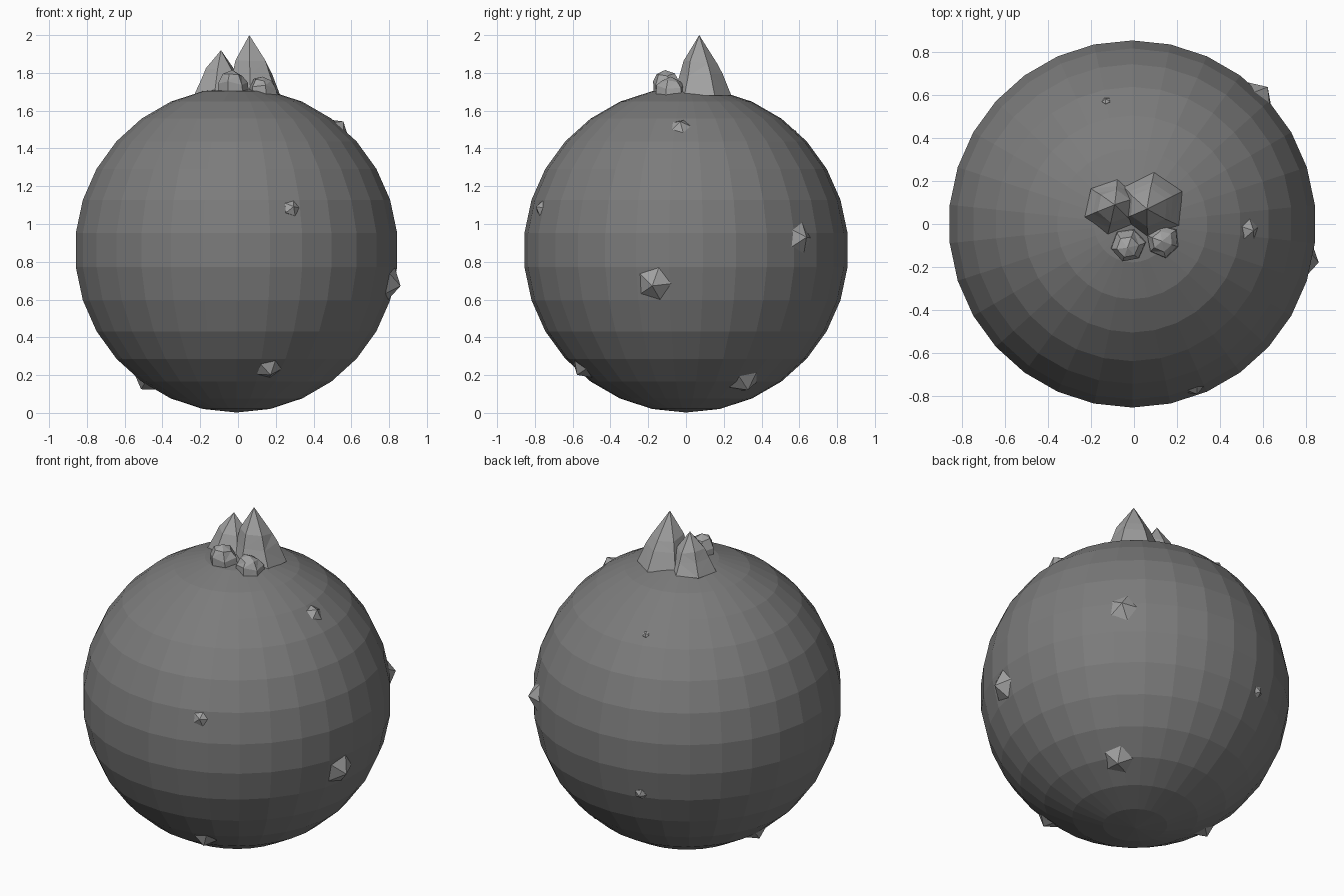
import bpy, bmesh, math, random
from mathutils import Vector

if "Cube" in bpy.data.objects:
    bpy.data.objects.remove(bpy.data.objects["Cube"])

random.seed(4)
CENTRE = Vector((-0.008, 0, 0.862))
RADIUS = 0.86


def material(name, value):
    mat = bpy.data.materials.new(name)
    mat.use_nodes = True
    colour = (value, value, value, 1)
    mat.diffuse_color = colour
    mat.node_tree.nodes["Principled BSDF"].inputs["Base Color"].default_value = colour
    return mat


DARK = material("dark grey stone", 0.2)
PALE = material("pale grey crystal", 0.36)


def add_object(name, bm, mat):
    bmesh.ops.recalc_face_normals(bm, faces=bm.faces)
    mesh = bpy.data.meshes.new(name)
    bm.to_mesh(mesh)
    bm.free()
    mesh.materials.append(mat)
    obj = bpy.data.objects.new(name, mesh)
    bpy.context.collection.objects.link(obj)
    return obj


# Round faceted body
bm = bmesh.new()
bmesh.ops.create_uvsphere(bm, u_segments=30, v_segments=15, radius=RADIUS)
bmesh.ops.translate(bm, vec=CENTRE, verts=bm.verts)
add_object("round_body", bm, DARK)


def crystal(name, base, apex, radius, profile, turn, sides=6):
    """Stack of uneven rings that narrow to a point; profile is (size, height share)."""
    base, apex = Vector(base), Vector(apex)
    wobble = [random.uniform(0.93, 1.07) for _ in range(sides)]
    bm = bmesh.new()
    rings = []
    for size, share in profile:
        mid = base.lerp(apex, share)
        ring = []
        for i in range(sides):
            a = math.radians(turn) + math.tau * i / sides
            r = radius * size * wobble[i]
            lift = random.uniform(-0.012, 0.012) if share > 0 else 0
            ring.append(bm.verts.new(mid + Vector((r * math.cos(a), r * math.sin(a), lift))))
        rings.append(ring)
    tip = bm.verts.new(apex)
    bm.faces.new(rings[0])
    for i in range(sides):
        j = (i + 1) % sides
        for low, high in zip(rings, rings[1:]):
            bm.faces.new((low[i], low[j], high[j], high[i]))
        bm.faces.new((rings[-1][i], rings[-1][j], tip))
    bmesh.ops.triangulate(bm, faces=[f for f in bm.faces if len(f.verts) == 4])
    add_object(name, bm, PALE)


# Crystal cluster on the top
SPIRE = [(1, 0), (0.74, 0.33), (0.58, 0.55)]
KNOB = [(1, 0), (0.95, 0.5), (0.62, 0.85)]
crystal("tall_crystal", (0.08, 0.085, 1.68), (0.06, 0.07, 2.0), 0.165, SPIRE, 25)
crystal("middle_crystal", (-0.1, 0.08, 1.69), (-0.09, 0.09, 1.92), 0.135, SPIRE, 20)
crystal("small_crystal_right", (-0.025, -0.095, 1.68), (-0.03, -0.11, 1.815), 0.08, KNOB, 10)
crystal("small_crystal_left", (0.135, -0.08, 1.67), (0.13, -0.08, 1.78), 0.08, KNOB, 40)


# Half-sunken pebbles: direction from the body centre and visible radius
PEBBLES = [
    ("side", (0.825, -0.17, -0.18), 0.105),
    ("back_left", (0.603, 0.61, 0.065), 0.09),
    ("low_back", (0.38, 0.31, -0.7), 0.1),
    ("low_front", (0.173, -0.554, -0.635), 0.08),
    ("front", (0.296, -0.776, 0.225), 0.045),
    ("upper_back", (-0.122, 0.577, 0.626), 0.02),
    ("back", (-0.234, 0.79, -0.25), 0.035),
    ("upper_side", (0.548, -0.03, 0.66), 0.058),
    ("low_right", (-0.48, 0.02, -0.7), 0.075),
]
for label, direction, size in PEBBLES:
    normal = Vector(direction).normalized()
    rho = size / 0.894
    bm = bmesh.new()
    bmesh.ops.create_icosphere(bm, subdivisions=1, radius=rho)
    turn = normal.to_track_quat("Z", "Y").to_matrix()
    bmesh.ops.rotate(bm, matrix=turn, verts=bm.verts, cent=(0, 0, 0))
    bmesh.ops.translate(bm, vec=CENTRE + normal * (RADIUS - 0.6 * rho), verts=bm.verts)
    add_object(label + "_pebble", bm, PALE)
